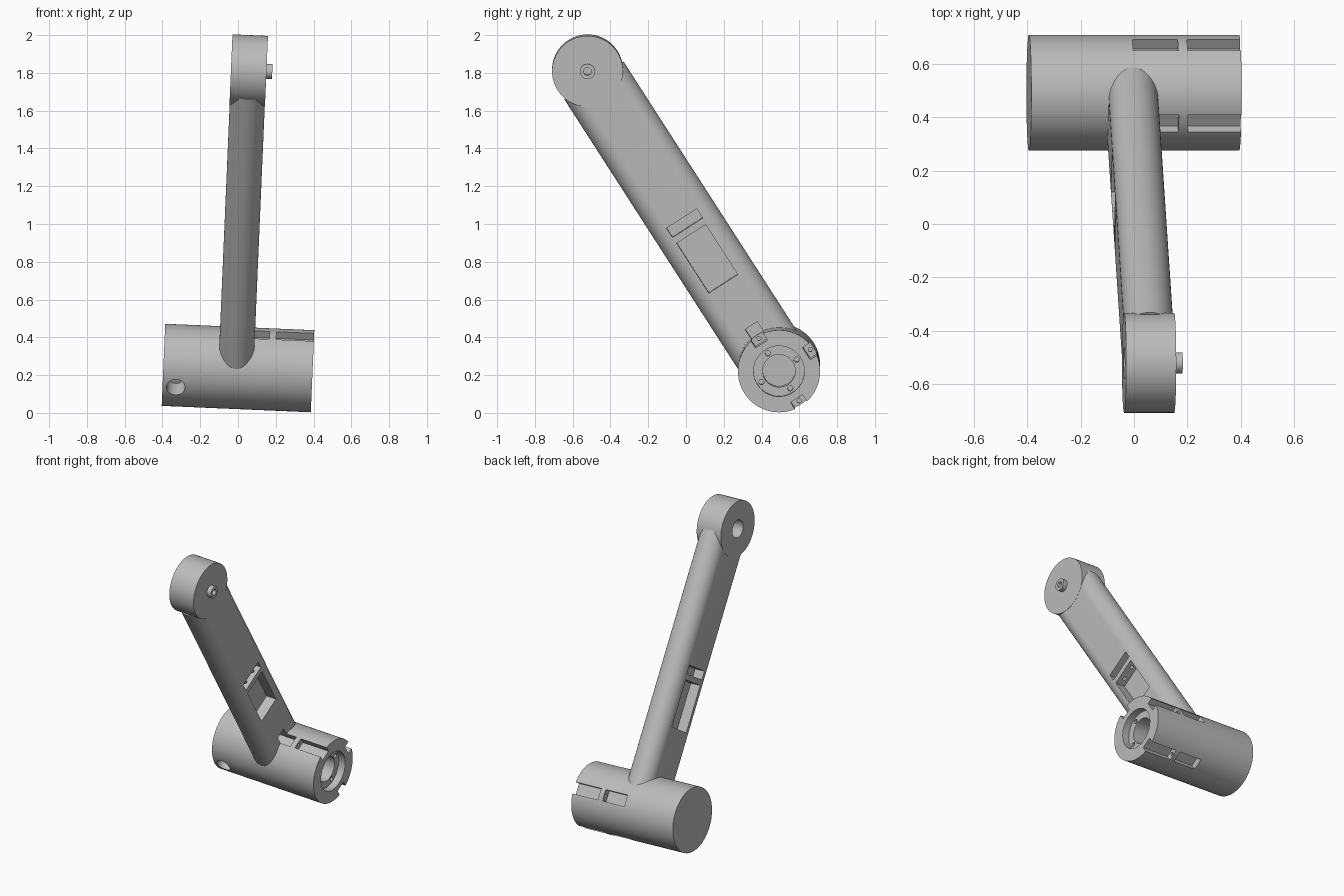
import bpy, bmesh, math
from mathutils import Matrix, Vector

if "Cube" in bpy.data.objects:
    bpy.data.objects.remove(bpy.data.objects["Cube"])

# One plain grey for the whole casting
grey = bpy.data.materials.new("plain_grey")
grey.use_nodes = True
grey.diffuse_color = (0.5, 0.5, 0.5, 1)
grey.node_tree.nodes["Principled BSDF"].inputs["Base Color"].default_value = (0.5, 0.5, 0.5, 1)

# Local frame: X along the barrel, Z up the arm, Y across the arm
TILT, REACH = 0.043, 1.874
axis_x = Vector((1, 0, -TILT)).normalized()
axis_z = Vector((0.0677, -1.0145, 1.5755)).normalized()
axis_y = axis_z.cross(axis_x).normalized()
FRAME = Matrix((axis_x, axis_y, axis_z)).transposed().to_4x4()
FRAME.translation = (0, 0.4925, 0.2375)

BARREL_R, BARREL_HALF = 0.2175, 0.395
HUB_R, SHIFT = 0.1875, -0.011
ARM_HALF = 0.093


def make(name, bm):
    bmesh.ops.recalc_face_normals(bm, faces=bm.faces)
    mesh = bpy.data.meshes.new(name)
    bm.to_mesh(mesh)
    bm.free()
    mesh.materials.append(grey)
    obj = bpy.data.objects.new(name, mesh)
    obj.matrix_world = FRAME
    bpy.context.collection.objects.link(obj)
    return obj


def cylinder(name, start, end, radius, sides=96):
    start, end = Vector(start), Vector(end)
    span = end - start
    turn = span.to_track_quat('Z', 'Y').to_matrix().to_4x4()
    bm = bmesh.new()
    bmesh.ops.create_cone(bm, cap_ends=True, segments=sides, radius1=radius, radius2=radius,
                          depth=span.length, matrix=Matrix.Translation((start + end) / 2) @ turn)
    return make(name, bm)


def box(name, low, high):
    low, high = Vector(low), Vector(high)
    bm = bmesh.new()
    bmesh.ops.create_cube(bm, size=1, matrix=Matrix.Translation((low + high) / 2)
                          @ Matrix.Diagonal((*(high - low), 1)))
    return make(name, bm)


def stadium(name, half_thick, half_wide, z0, z1, steps=24):
    bm = bmesh.new()
    ring = []
    for side in (1, -1):
        for i in range(steps + 1):
            a = math.pi * i / steps
            ring.append(bm.verts.new((SHIFT + side * half_thick * math.cos(a),
                                      side * (half_wide - half_thick + half_thick * math.sin(a)), z0)))
    face = bm.faces.new(ring)
    new = bmesh.ops.extrude_face_region(bm, geom=[face])["geom"]
    bmesh.ops.translate(bm, vec=(0, 0, z1 - z0),
                        verts=[v for v in new if isinstance(v, bmesh.types.BMVert)])
    return make(name, bm)


def cut(obj, cutters):
    bpy.context.view_layer.update()
    bpy.context.view_layer.objects.active = obj
    for c in cutters:
        c.hide_render = True
        mod = obj.modifiers.new("cut", 'BOOLEAN')
        mod.operation, mod.solver, mod.object = 'DIFFERENCE', 'EXACT', c
        bpy.ops.object.modifier_apply(modifier=mod.name)


# Main parts
barrel = cylinder("barrel", (-BARREL_HALF, 0, 0), (BARREL_HALF, 0, 0), BARREL_R, 128)
arm = stadium("arm", ARM_HALF, 0.186, 0.1, REACH - 0.062)
hub = cylinder("end_hub", (SHIFT - 0.094, 0, REACH), (SHIFT + 0.094, 0, REACH), HUB_R)
pin = cylinder("hub_pin", (0, 0, REACH), (0.114, 0, REACH), 0.04, 32)

# Slots run along the barrel on three sides, broken by a bridge with a screw hole
slots, screws = [], []
for y, z in ((0, 1), (1, 0), (0, -1)):
    for x0, x1 in ((-0.01, 0.16), (0.195, 0.42)):
        corners = [(y * r + z * w, z * r + y * w) for r in (0.172, 0.272) for w in (-0.038, 0.038)]
        ys, zs = zip(*corners)
        slots.append(box("slot_cutter", (x0, min(ys), min(zs)), (x1, max(ys), max(zs))))
    screws.append(cylinder("screw_cutter", (0.15, y * 0.197, z * 0.197),
                           (0.21, y * 0.197, z * 0.197), 0.011, 16))

# Stepped bore with four bolt holes, and a round port in the side
bore = [cylinder("recess_cutter", (0.345, 0, 0), (0.42, 0, 0), 0.134),
        cylinder("bore_cutter", (0.22, 0, 0), (0.41, 0, 0), 0.086),
        cylinder("port_cutter", (-0.325, -0.1, 0), (-0.325, -0.3, 0), 0.049, 48)]
for i in range(4):
    y, z = 0.11 * math.cos(i * math.pi / 2), 0.11 * math.sin(i * math.pi / 2)
    bore.append(cylinder("bolt_cutter", (0.29, y, z), (0.38, y, z), 0.014, 16))
cut(barrel, slots + screws + bore)

# Pockets on both flat sides of the arm, joined by wire holes
pockets = []
for side in (-1, 1):
    xs = sorted((SHIFT + side * 0.02, SHIFT + side * 0.12))
    pockets.append(box("bay_cutter", (xs[0], -0.096, 0.538), (xs[1], 0.086, 0.852)))
    pockets.append(box("small_bay_cutter", (xs[0], -0.098, 0.89), (xs[1], 0.092, 0.948)))
    for y in (-0.045, 0.045):
        x = SHIFT + side * 0.055
        pockets.append(cylinder("wire_cutter", (x, y, 0.84), (x, y, 0.9), 0.012, 16))
cut(arm, pockets + slots[:2])

# Hub socket on one side, hollow pin on the other
socket = cylinder("socket_cutter", (-0.2, 0, REACH), (0.04, 0, REACH), 0.06, 48)
pin_hole = cylinder("pin_hole_cutter", (0.05, 0, REACH), (0.2, 0, REACH), 0.02, 24)
cut(hub, [socket, pin_hole])
cut(pin, [socket, pin_hole])

# Remove cutters and smooth the round walls
parts = [barrel, arm, hub, pin]
for c in slots + screws + bore + pockets + [socket, pin_hole]:
    bpy.data.objects.remove(c)
for p in parts:
    bpy.ops.object.select_all(action='DESELECT')
    p.select_set(True)
    bpy.context.view_layer.objects.active = p
    bpy.ops.object.shade_smooth_by_angle(angle=math.radians(30))
